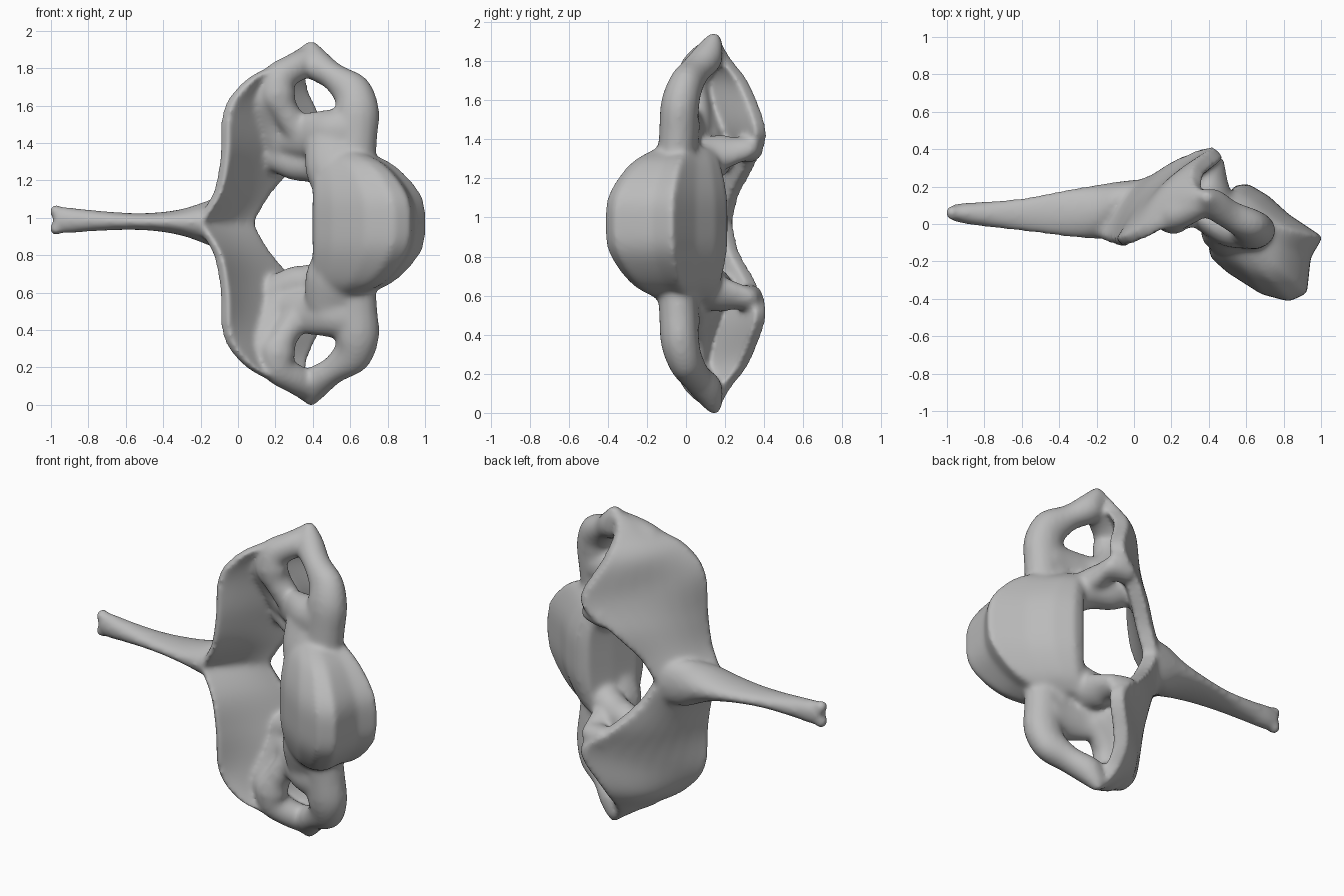
import bpy, bmesh, math
from mathutils import Vector, Matrix

cube = bpy.data.objects.get("Cube")
if cube:
    bpy.data.objects.remove(cube, do_unlink=True)

MID = 0.97          # height of the symmetry plane
bm = bmesh.new()


def catmull(a, b, c, d, t):
    return 0.5 * (2 * b + (c - a) * t + (2 * a - 5 * b + 4 * c - d) * t * t
                  + (3 * b - a - 3 * c + d) * t ** 3)


def smooth_rows(rows, steps=5):
    """Interpolate a list of point rows with a smooth spline."""
    out, last = [], len(rows) - 1
    for i in range(last):
        quad = [rows[max(i - 1, 0)], rows[i], rows[i + 1], rows[min(i + 2, last)]]
        for s in range(steps):
            out.append([catmull(*p, s / steps) for p in zip(*quad)])
    return out + [rows[-1]]


def loft(rows, mirror=False):
    """Closed skin through rings of points, optionally mirrored in height."""
    rows = smooth_rows(rows)
    for sign in ((1, -1) if mirror else (1,)):
        rings = [[bm.verts.new((p.x, p.y, MID + sign * (p.z - MID))) for p in r]
                 for r in rows]
        n = len(rings[0])
        for a, b in zip(rings, rings[1:]):
            for k in range(n):
                bm.faces.new((a[k], a[(k + 1) % n], b[(k + 1) % n], b[k]))
        bm.faces.new(rings[0])
        bm.faces.new(rings[-1])


def limb(path, sides=14):
    """Mirrored elliptical tube; each path point is x, y, z, radius, depth."""
    pts = [Vector(p[:3]) for p in path]
    rows = []
    for i, p in enumerate(path):
        t = pts[min(i + 1, len(pts) - 1)] - pts[max(i - 1, 0)]
        side = Vector((-t.z, 0, t.x)).normalized()
        deep = side.cross(t.normalized())
        rows.append([pts[i] + side * p[3] * math.cos(a) + deep * p[4] * math.sin(a)
                     for a in (math.tau * k / sides for k in range(sides))])
    loft(rows, mirror=True)


# Body: one plan outline, shrinking towards both ends
outline = [(.535, .205), (.61, .215), (.72, .15), (.83, .05), (1.01, -.07), (.945, -.18),
           (.925, -.37), (.83, -.415), (.68, -.375), (.5, -.26), (.41, -.18), (.395, -.1),
           (.46, .06)]
half = [(0, 1), (.12, .98), (.22, .88), (.32, .7), (.385, .46)]
levels = [(-d, s) for d, s in reversed(half[1:])] + half
loft([[Vector((.41 + (x - .41) * s, .07 + (y - .07) * s, MID + d)) for x, y in outline]
      for d, s in levels])

# Shoulder blending the body into the side process
limb([(.57, -.05, 1.13, .15, .12), (.54, -.05, 1.26, .18, .13),
      (.53, -.03, 1.4, .17, .1), (.53, -.02, 1.48, .13, .08)])

# Arch sheet: from the spine base up to the side tip, low edge to high edge
OUT = Vector((-.707, .707, 0))
edges = [((-.24, -.05, .95), (.04, .22, .95)),
         ((-.12, -.09, 1.13), (.13, .26, 1.11)),
         ((-.08, -.1, 1.34), (.27, .345, 1.27)),
         ((-.065, -.09, 1.58), (.44, .4, 1.43)),
         ((.05, -.05, 1.735), (.345, .32, 1.67)),
         ((.22, .04, 1.83), (.33, .22, 1.81)),
         ((.36, .13, 1.92), (.39, .16, 1.92))]
rows = []
for low, high in edges:
    low, high = Vector(low), Vector(high)
    span = min(1, (high - low).length / .4)
    outer, inner = [], []
    for k in range(9):
        u = k / 8
        bow = math.sin(math.pi * u) * span
        c = low.lerp(high, u) + OUT * .05 * bow
        outer.append(c + OUT * .025)
        inner.append(c - OUT * (.04 + .03 * bow + .02 * u))
    rows.append(outer + inner[::-1])
loft(rows, mirror=True)

# Pedicle joining body and arch
limb([(.16, .18, 1.36, .09, .07), (.3, .15, 1.3, .1, .09),
      (.45, .1, 1.28, .11, .1), (.62, .03, 1.15, .1, .1)])

# Ledge closing the pocket between the pedicle and the high edge of the arch
limb([(.31, .33, 1.34, .06, .07), (.41, .3, 1.35, .065, .085),
      (.42, .21, 1.34, .07, .1), (.44, .1, 1.32, .08, .1)])

# Side process: root plate, then the outer and inner limbs around the opening
limb([(.22, .14, 1.42, .09, .07), (.36, .04, 1.44, .12, .07),
      (.5, -.02, 1.46, .12, .1), (.62, -.03, 1.47, .12, .1), (.68, -.02, 1.48, .07, .07)])
limb([(.6, -.05, 1.24, .13, .1), (.625, -.04, 1.42, .12, .1), (.635, -.03, 1.58, .12, .1),
      (.605, 0, 1.68, .105, .09), (.51, .05, 1.755, .075, .08), (.42, .11, 1.82, .085, .08),
      (.39, .14, 1.9, .055, .05), (.39, .15, 1.945, .02, .02)])
limb([(.34, .06, 1.44, .08, .07), (.25, .045, 1.57, .075, .08), (.21, .03, 1.66, .1, .085),
      (.22, .045, 1.745, .09, .085), (.3, .08, 1.8, .08, .08), (.38, .12, 1.835, .08, .07)])

# Fillet easing the inner limb into the sheet
limb([(.26, .13, 1.38, .1, .06), (.2, .1, 1.5, .1, .06),
      (.15, .06, 1.62, .1, .07), (.15, .04, 1.71, .07, .06)])

# Spine blade: x, low y, high y, half thickness
blade = [(-.985, .02, .1, .07), (-.9, .0, .115, .07), (-.8, -.015, .12, .06),
         (-.6, -.04, .14, .046), (-.44, -.06, .17, .05), (-.3, -.075, .195, .072),
         (-.2, -.07, .21, .105), (-.1, .02, .225, .14), (-.01, .12, .235, .12),
         (.03, .16, .235, .07)]
rows = []
for x, lo, hi, h in blade:
    zc = MID + max(0, -x) * .018
    rows.append([Vector((x, (lo + hi) / 2 + (hi - lo) / 2 * math.cos(a),
                         zc + h * math.sin(a)))
                 for a in (math.tau * k / 16 for k in range(16))])
loft(rows)

# Forked tip of the spine
for dz in (-.047, .047):
    bmesh.ops.create_uvsphere(
        bm, u_segments=12, v_segments=8, radius=.037,
        matrix=Matrix.Translation((-.973, .06, MID + .018 + dz)) @ Matrix.Diagonal((1, 1.1, 1, 1)))

# Fuse all parts into one smooth skin
bmesh.ops.recalc_face_normals(bm, faces=bm.faces[:])
mesh = bpy.data.meshes.new("vertebra")
bm.to_mesh(mesh)
bm.free()
bone = bpy.data.objects.new("vertebra", mesh)
bpy.context.collection.objects.link(bone)
fuse = bone.modifiers.new("fuse", 'REMESH')
fuse.mode = 'VOXEL'
fuse.voxel_size = .013
fuse.use_smooth_shade = True
relax = bone.modifiers.new("relax", 'SMOOTH')
relax.factor = .5
relax.iterations = 20
graph = bpy.context.evaluated_depsgraph_get()
skin = bpy.data.meshes.new_from_object(bone.evaluated_get(graph))
bone.modifiers.clear()
bone.data = skin
bpy.data.meshes.remove(mesh)
skin.name = "vertebra"
for p in skin.polygons:
    p.use_smooth = True

# Bone colour
grey = bpy.data.materials.new("bone grey")
grey.use_nodes = True
colour = (.5, .5, .5, 1)
grey.diffuse_color = colour
for node in grey.node_tree.nodes:
    if node.type == 'BSDF_PRINCIPLED':
        node.inputs["Base Color"].default_value = colour
skin.materials.clear()
skin.materials.append(grey)
skin.update()
